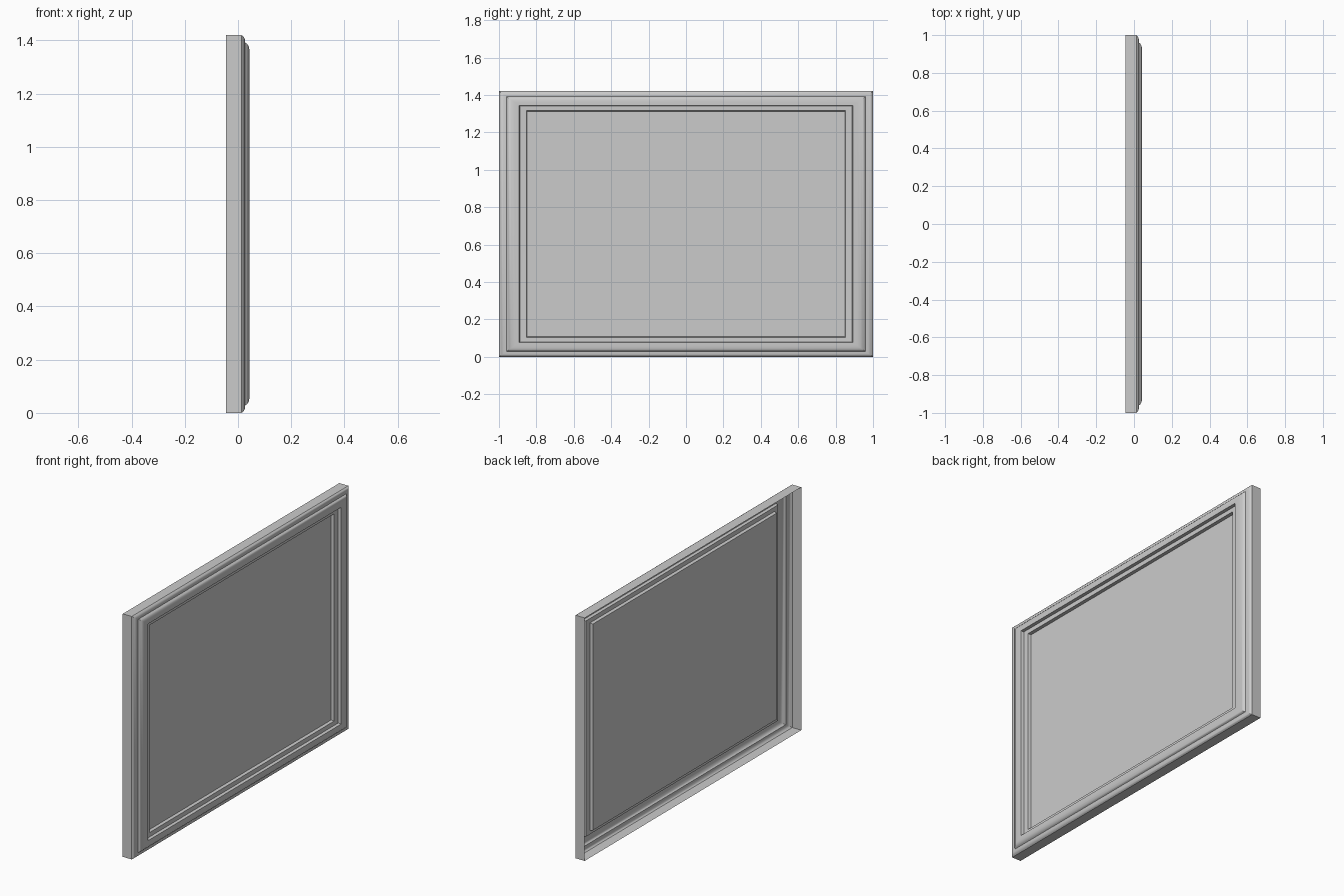
import bpy, bmesh

if "Cube" in bpy.data.objects:
    bpy.data.objects.remove(bpy.data.objects["Cube"])

HALF_Y, HALF_Z = 1.0, 0.71

# Moulding section, from open back edge to inner panel: (share of full size, x)
profile = [
    (1.0, -0.045), (1.0, 0.013),                                          # outer wall
    (0.994, 0.019), (0.985, 0.024), (0.976, 0.026), (0.96, 0.027),        # outer bead and ledge
    (0.955, 0.033), (0.945, 0.039), (0.932, 0.042), (0.915, 0.043), (0.892, 0.043),  # crown
    (0.888, 0.026), (0.853, 0.025),                                       # inner ledge
    (0.849, 0.007),                                                       # panel edge
]


def ring(bm, s, x):
    corners = [(-1, -1), (1, -1), (1, 1), (-1, 1)]
    return [bm.verts.new((x, a * s * HALF_Y, HALF_Z + b * s * HALF_Z)) for a, b in corners]


# Hollow-backed framed panel: nested rectangles bridged into one shell
bm = bmesh.new()
rings = [ring(bm, s, x) for s, x in profile]
for lower, upper in zip(rings, rings[1:]):
    for i in range(4):
        j = (i + 1) % 4
        bm.faces.new((lower[i], lower[j], upper[j], upper[i]))

# Flat centre panel
bm.faces.new(rings[-1])
bmesh.ops.recalc_face_normals(bm, faces=bm.faces)
bm.faces.ensure_lookup_table()
if bm.faces[-1].normal.x < 0:
    bmesh.ops.reverse_faces(bm, faces=bm.faces)

mesh = bpy.data.meshes.new("framed_panel")
bm.to_mesh(mesh)
bm.free()
panel = bpy.data.objects.new("framed_panel", mesh)
bpy.context.collection.objects.link(panel)
bpy.context.view_layer.objects.active = panel
panel.select_set(True)
bpy.ops.object.shade_smooth_by_angle()
